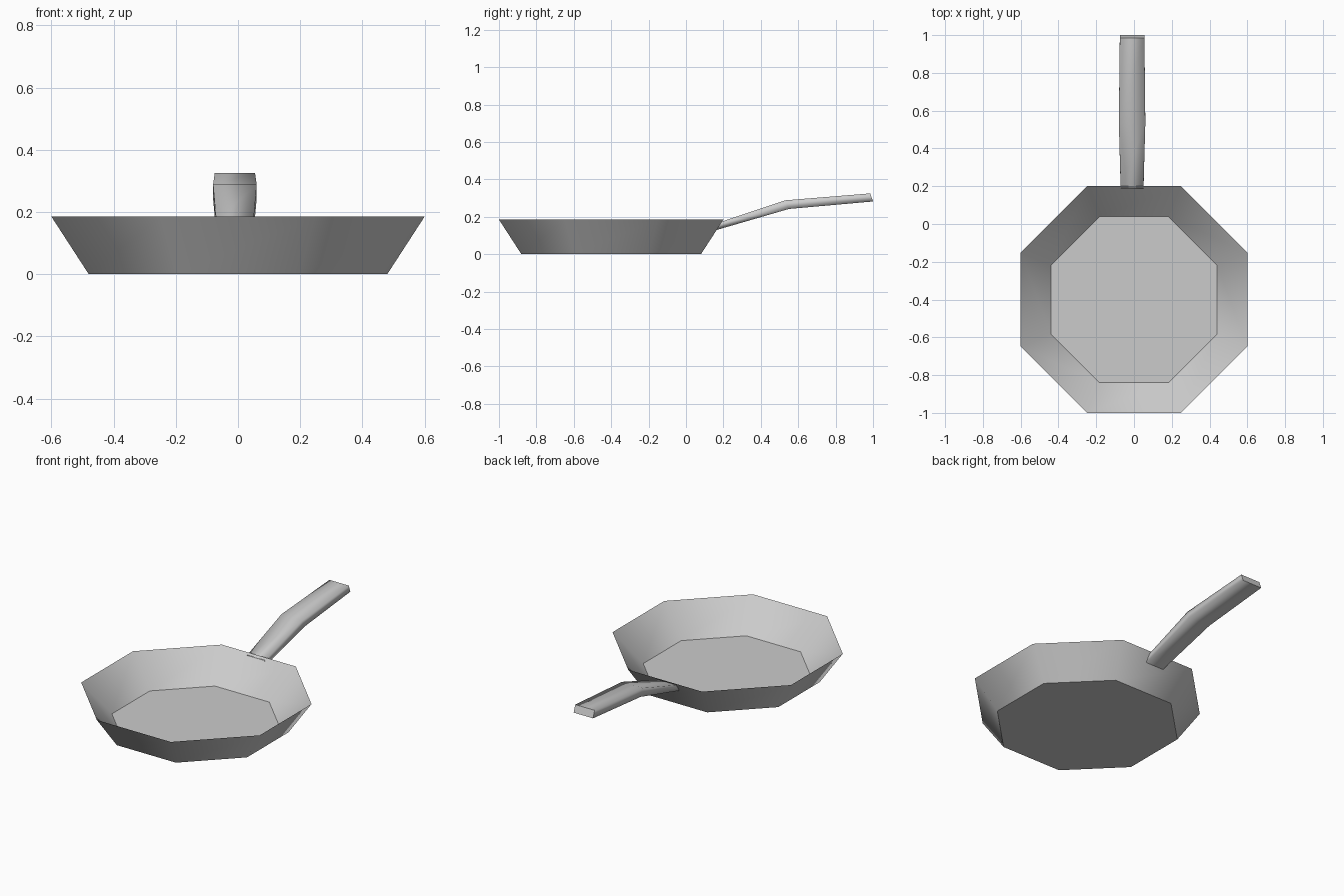
import bpy
import bmesh
from math import cos, sin, pi

cube = bpy.data.objects.get("Cube")
if cube:
    bpy.data.objects.remove(cube, do_unlink=True)

# Plain grey metal
metal = bpy.data.materials.new("grey metal")
metal.use_nodes = True
grey = (0.6, 0.6, 0.6, 1)
metal.diffuse_color = grey
metal.node_tree.nodes["Principled BSDF"].inputs["Base Color"].default_value = grey


def loft(name, rings, sharp_rings):
    """Bridge rings of points into a closed solid, smooth but for the sharp rings."""
    bm = bmesh.new()
    loops = [[bm.verts.new(p) for p in ring] for ring in rings]
    n = len(loops[0])
    for a, b in zip(loops, loops[1:]):
        for i in range(n):
            j = (i + 1) % n
            bm.faces.new((a[i], a[j], b[j], b[i])).smooth = True
    for loop in (loops[0], loops[-1]):
        bm.faces.new(loop)
    for k in sharp_rings:
        for i in range(n):
            bm.edges.get((loops[k][i], loops[k][(i + 1) % n])).smooth = False
    bmesh.ops.recalc_face_normals(bm, faces=bm.faces)
    mesh = bpy.data.meshes.new(name)
    bm.to_mesh(mesh)
    bm.free()
    mesh.materials.append(metal)
    obj = bpy.data.objects.new(name, mesh)
    bpy.context.collection.objects.link(obj)
    return obj


def octagon(apothem, z, center_y=-0.4):
    r = apothem / cos(pi / 8)
    angles = [(i + 0.5) * pi / 4 for i in range(8)]
    return [(r * cos(a), center_y + r * sin(a), z) for a in angles]


def handle_section(half_width, top, bottom, x=-0.01):
    return [(x - half_width, *top), (x + half_width, *top),
            (x + half_width, *bottom), (x - half_width, *bottom)]


# Pan body: outer base, thin rim, inner floor
loft("pan_body",
     [octagon(0.48, 0), octagon(0.6, 0.185), octagon(0.44, 0.012)],
     (0, 1, 2))

# Handle: flat bar rising from the back wall, with one bend
loft("handle",
     [handle_section(0.06, (0.187, 0.173), (0.165, 0.13)),
      handle_section(0.07, (0.53, 0.288), (0.55, 0.242)),
      handle_section(0.065, (0.985, 0.325), (1.0, 0.282))],
     (0, 2))
